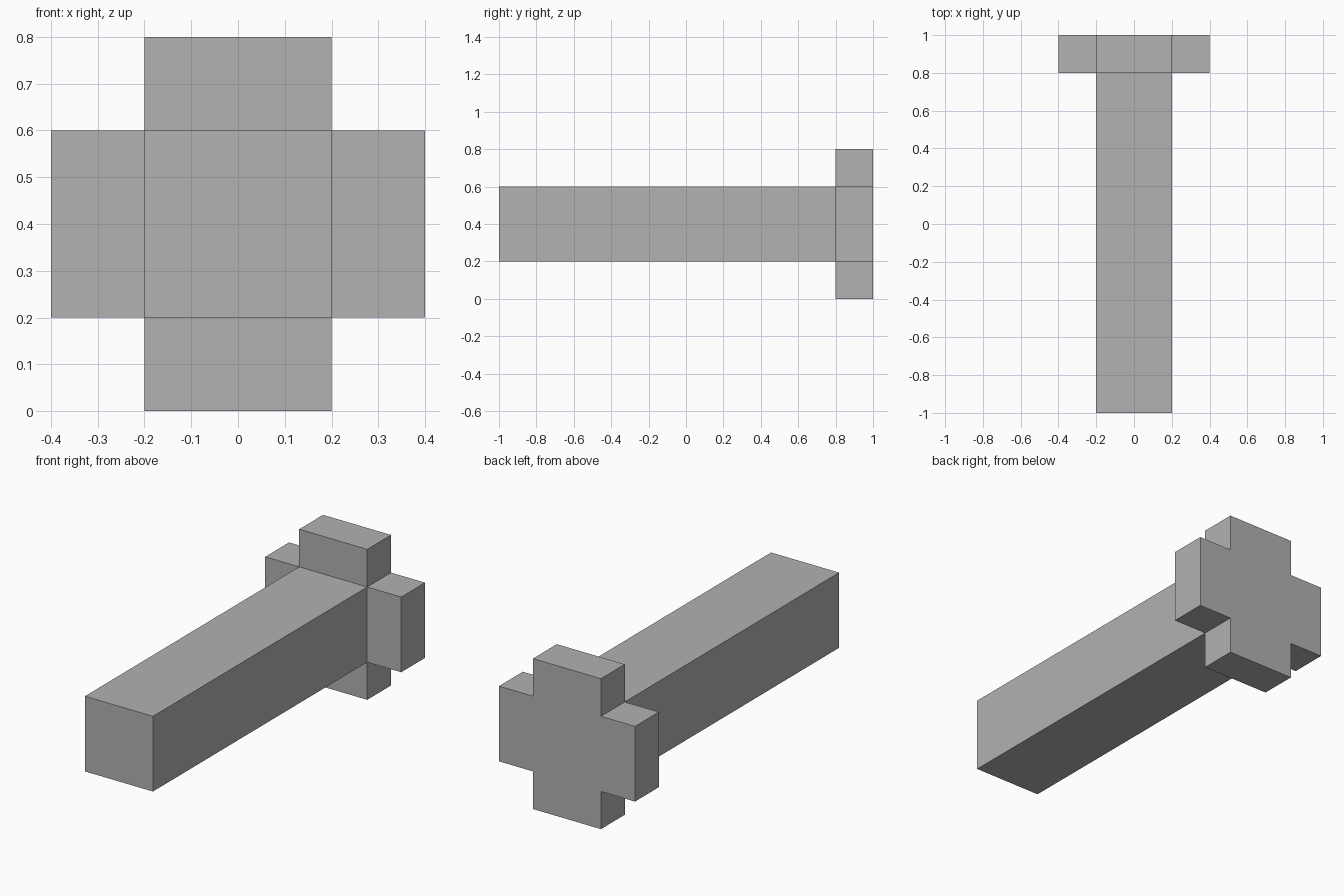
import bpy
import bmesh
from mathutils import Matrix, Vector

cube = bpy.data.objects.get("Cube")
if cube:
    bpy.data.objects.remove(cube, do_unlink=True)

HALF = 0.2          # half width of the square shaft
HEAD_DEPTH = 0.2    # thickness of the cross head
ARM = 0.2           # reach of each arm
SHAFT = 1.8         # shaft length in front of the head

# Plain grey material
grey = bpy.data.materials.new("plain grey")
grey.use_nodes = True
colour = (0.445, 0.445, 0.445, 1)
grey.diffuse_color = colour
grey.node_tree.nodes["Principled BSDF"].inputs["Base Color"].default_value = colour


def pull(bm, face, distance):
    """Extrude one face along its normal."""
    offset = face.normal * distance
    new = bmesh.ops.extrude_discrete_faces(bm, faces=[face])["faces"][0]
    bmesh.ops.translate(bm, verts=new.verts, vec=offset)


# Core block of the head
bm = bmesh.new()
centre = Vector((0, 1 - HEAD_DEPTH / 2, HALF + ARM))
size = Matrix.Diagonal((2 * HALF, HEAD_DEPTH, 2 * HALF, 1))
bmesh.ops.create_cube(bm, size=1, matrix=Matrix.Translation(centre) @ size)
bm.normal_update()

# Four arms from the sides, long shaft from the front, flat back
for face in list(bm.faces):
    if face.normal.y < -0.5:
        pull(bm, face, SHAFT)
    elif face.normal.y < 0.5:
        pull(bm, face, ARM)
bmesh.ops.recalc_face_normals(bm, faces=bm.faces)

mesh = bpy.data.meshes.new("cross_headed_shaft")
bm.to_mesh(mesh)
bm.free()
mesh.materials.append(grey)
bpy.context.collection.objects.link(bpy.data.objects.new("cross_headed_shaft", mesh))
